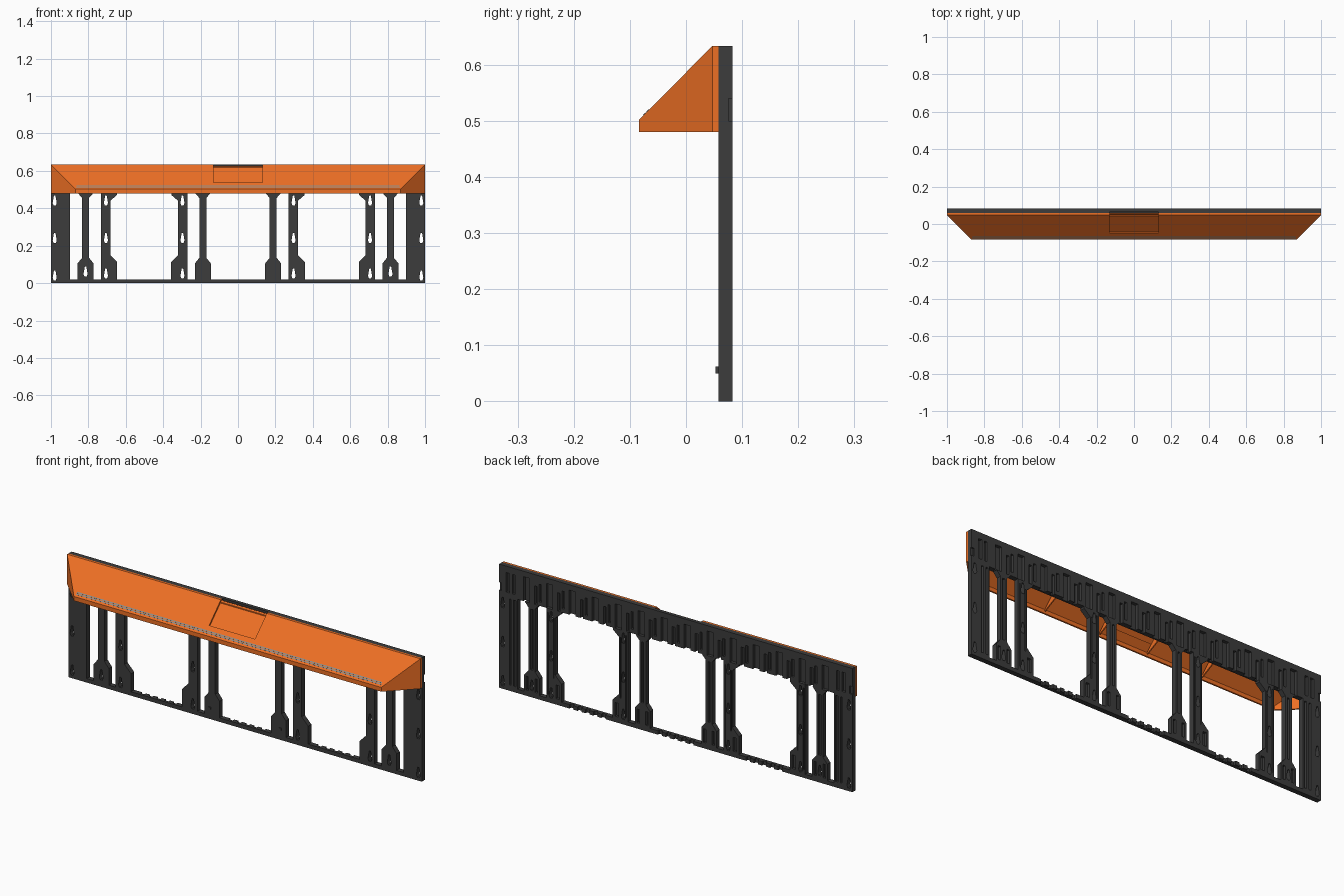
import bpy, bmesh
from mathutils import Vector

if "Cube" in bpy.data.objects:
    bpy.data.objects.remove(bpy.data.objects["Cube"])

def material(name, rgb):
    m = bpy.data.materials.new(name)
    m.diffuse_color = (*rgb, 1)
    m.use_nodes = True
    m.node_tree.nodes["Principled BSDF"].inputs["Base Color"].default_value = m.diffuse_color
    return m

DARK = material("dark_plastic", (0.045, 0.045, 0.045))
ORANGE = material("orange_plastic", (0.85, 0.16, 0.018))
GREY = material("grey_trim", (0.25, 0.27, 0.27))
Y0, Y1 = 0.058, 0.083          # frame front and back
HOOD_Z, TOP = 0.48, 0.633

def add_prism(bm, pts, depth, place):
    """Extrude a 2D outline between two depths; place(a, b, d) maps to 3D."""
    rings = [[bm.verts.new(place(a, b, d)) for a, b in pts] for d in depth]
    n = len(pts)
    bm.faces.new(rings[0])
    bm.faces.new(rings[1][::-1])
    for i in range(n):
        bm.faces.new([rings[0][i], rings[1][i], rings[1][(i + 1) % n], rings[0][(i + 1) % n]])

def xz(a, b, d):
    return (a, d, b)

def yz(a, b, d):
    return (d, a, b)

def slope(a, b, d):
    """a along x, b up the 45 degree hood slope (in y), d outward from it."""
    return (a, -0.084 + b - d * 0.7071, 0.502 + b + d * 0.7071)

def build(name, prisms, mat=None, place=xz):
    bm = bmesh.new()
    for pts, depth in prisms:
        add_prism(bm, pts, depth, place)
    bmesh.ops.recalc_face_normals(bm, faces=bm.faces)
    return finish(name, bm, mat)

def finish(name, bm, mat):
    me = bpy.data.meshes.new(name)
    bm.to_mesh(me)
    bm.free()
    ob = bpy.data.objects.new(name, me)
    bpy.context.collection.objects.link(ob)
    if mat:
        me.materials.append(mat)
    return ob

def bake(ob):
    dg = bpy.context.evaluated_depsgraph_get()
    me = bpy.data.meshes.new_from_object(ob.evaluated_get(dg))
    ob.modifiers.clear()
    ob.data = me

def cut(ob, prisms, place=xz):
    cutter = build("cutter", prisms, None, place)
    cutter.hide_render = True
    mod = ob.modifiers.new("cut", 'BOOLEAN')
    mod.operation, mod.solver, mod.object = 'DIFFERENCE', 'EXACT', cutter
    mod.use_self = True
    bake(ob)
    bpy.data.objects.remove(cutter)

def rect(x0, x1, z0, z1):
    return [(x0, z0), (x1, z0), (x1, z1), (x0, z1)]

def drop(x, z):
    """Teardrop keyhole, cut right through."""
    return ([(x - .006, z - .025), (x + .006, z - .025), (x + .011, z - .012),
             (x + .004, z + .028), (x - .004, z + .028), (x - .011, z - .012)], (0.04, 0.1))

def groove(x0, x1, z0, z1, y=0.07):
    """Pocket in the back face."""
    return (rect(x0, x1, z0, z1), (y, 0.1))

for s, side in ((-1, "left"), (1, "right")):
    # end post with keyholes, back channels and a side notch
    post = build(f"end_post_{side}", [(rect(s * .897, s, 0, TOP), (Y0, Y1))], DARK)
    cut(post, [drop(s * .98, z) for z in (.04, .24, .44)]
        + [groove(s * .905, s * .918, .03, .47), groove(s * .932, s * .942, .03, .47),
           groove(s * .91, s * .925, .50, .60), groove(s * .94, s * .96, .50, .60),
           groove(s * .985, s * 1.01, .50, .54, .076)])

    # slim posts with symmetric feet
    for x, label in ((.815, "outer"), (.188, "inner")):
        half = [(.043, .02), (.043, .105), (.0185, .135), (.0185, .455), (.04, .48)]
        pts = [(s * x + a, z) for a, z in half] + [(s * x - a, z) for a, z in half[::-1]]
        ob = build(f"slim_post_{label}_{side}", [(pts, (Y0, Y1))], DARK)
        cut(ob, [groove(s * x - .006, s * x + .006, .14, .45),
                 groove(s * x - .032, s * x - .018, .03, .10),
                 groove(s * x + .018, s * x + .032, .03, .10)]
            + ([drop(s * x, .06)] if label == "outer" else []))

    # wide posts with a straight edge and one-sided foot
    for x, d, label in ((.733, -1, "outer"), (.27, 1, "inner")):
        prof = [(0, .02), (0, .48), (.085, .48), (.085, .47), (.05, .44),
                (.05, .15), (.087, .112), (.087, .02)]
        ob = build(f"wide_post_{label}_{side}",
                   [([(s * (x + d * a), z) for a, z in prof], (Y0, Y1))], DARK)
        e = lambda a: s * (x + d * a)
        cut(ob, [drop(e(.027), z) for z in (.05, .24, .44)]
            + [groove(e(.008), e(.013), .04, .46), groove(e(.04), e(.045), .13, .44),
               groove(e(.055), e(.075), .03, .10)])

    # locating knob on the foot
    build(f"knob_{side}", [(rect(s * .2 - .006, s * .2 + .006, .05, .062), (.053, Y0 + .002))], DARK)

# upper band with ribbed back and a recess above the hatch
band = build("upper_band", [(rect(-.897, .897, HOOD_Z, TOP), (Y0, Y1))], DARK)
slots = []
for i in range(-13, 14):
    x = i * .065
    if i % 2:
        slots.append(groove(x - .018, x + .018, .46, .605, .067))
    else:
        slots.append(groove(x - .020, x - .006, .50, .59, .070))
        slots.append(groove(x + .004, x + .020, .46, .575, .067))
slots.append((rect(-.13, .13, .621, .65), (.04, .065)))
cut(band, slots)

# bottom rail with notched back edge
rail = build("bottom_rail", [(rect(-.897, .897, 0, .02), (Y0, Y1))], DARK)
cut(rail, [groove(c + k * .045 - .011, c + k * .045 + .011, -.01, .03, .071)
           for c in (-.5, 0, .5) for k in range(-2, 3)])

# hood shell: mitred ends, open underneath and behind
section = [(1, Y0, TOP), (1, .047, TOP), (.87, -.084, .502),
           (.87, -.084, HOOD_Z), (1, .047, HOOD_Z), (1, Y0, HOOD_Z)]
bm = bmesh.new()
L = [bm.verts.new((-x, y, z)) for x, y, z in section]
R = [bm.verts.new(p) for p in section]
for i in range(3):
    bm.faces.new([L[i], L[i + 1], R[i + 1], R[i]])
for V in (L, R):
    bm.faces.new([V[1], V[2], V[3], V[4]])
    bm.faces.new([V[0], V[1], V[4], V[5]])
bmesh.ops.recalc_face_normals(bm, faces=bm.faces)
top = max(bm.faces, key=lambda f: f.calc_center_median().z)
if top.normal.z < 0:
    bmesh.ops.reverse_faces(bm, faces=bm.faces)
hood = finish("hood", bm, ORANGE)
sol = hood.modifiers.new("wall", 'SOLIDIFY')
sol.thickness, sol.offset, sol.use_even_offset = 0.008, -1, True
bake(hood)
cut(hood, [(rect(-.13, .13, .036, .16), (-.0125, .03))], slope)

# recessed hatch panel with a flat rear lip
build("hatch", [(rect(-.132, .132, .032, .131), (-.017, -.009))], ORANGE, slope)
build("hatch_lip", [(rect(-.132, .132, .61, .621), (.044, Y0))], ORANGE)

# grey trim strips along the foot of the slope
build("trim_strip", [(rect(-.865, .865, .008, .012), (-.002, .001)),
                     (rect(-.863, .863, .014, .018), (-.002, .001))], GREY, slope)

# gussets inside the hood
for i, x in enumerate((-.45, -.136, .136, .45)):
    build(f"hood_gusset_{i + 1}",
          [([(.057, .615), (.05, .615), (-.07, .495), (-.07, .487), (.057, .55)],
            (x - .003, x + .003))], ORANGE, yz)
